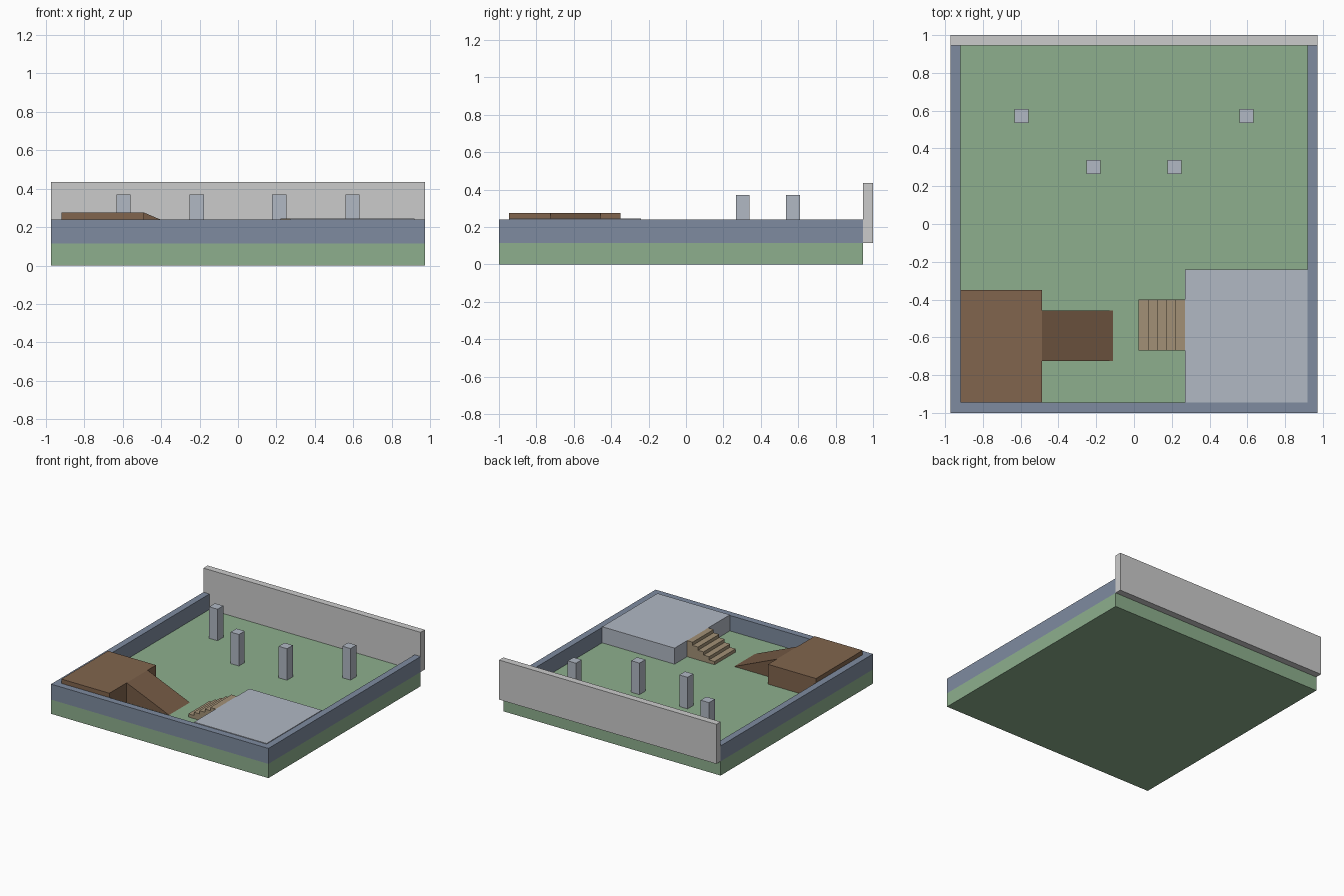
import bpy, bmesh
from mathutils import Vector

if "Cube" in bpy.data.objects:
    bpy.data.objects.remove(bpy.data.objects["Cube"])


def material(name, rgb):
    m = bpy.data.materials.new(name)
    m.diffuse_color = (*rgb, 1)
    m.use_nodes = True
    m.node_tree.nodes["Principled BSDF"].inputs["Base Color"].default_value = m.diffuse_color
    return m


grass = material("grass_green", (0.27, 0.43, 0.27))
slate = material("slate_blue", (0.21, 0.26, 0.35))
stone = material("pale_stone", (0.44, 0.48, 0.55))
wood = material("wood_brown", (0.22, 0.13, 0.075))
dark_wood = material("dark_wood", (0.18, 0.105, 0.06))
tan = material("step_tan", (0.36, 0.28, 0.18))


def prism(name, points, offset, mat=None):
    """Extrude a flat outline along an offset vector."""
    bm = bmesh.new()
    face = bm.faces.new([bm.verts.new(p) for p in points])
    ext = bmesh.ops.extrude_face_region(bm, geom=[face], use_keep_orig=True)
    moved = [g for g in ext["geom"] if isinstance(g, bmesh.types.BMVert)]
    bmesh.ops.translate(bm, verts=moved, vec=Vector(offset))
    bmesh.ops.recalc_face_normals(bm, faces=bm.faces)
    me = bpy.data.meshes.new(name)
    bm.to_mesh(me)
    bm.free()
    ob = bpy.data.objects.new(name, me)
    bpy.context.collection.objects.link(ob)
    if mat:
        me.materials.append(mat)
    return ob


def box(name, x0, x1, y0, y1, z0, z1, mat=None):
    outline = [(x0, y0, z0), (x1, y0, z0), (x1, y1, z0), (x0, y1, z0)]
    return prism(name, outline, (0, 0, z1 - z0), mat)


W, IN = 0.972, 0.918          # outer and inner half widths
Y = 0.946                     # inner half depth
FLOOR, RIM = 0.115, 0.24
DECK, PLATFORM = 0.275, 0.245

# Ground slab, low U-shaped wall and tall back wall
box("ground", -W, W, -1, Y, 0, FLOOR, grass)
u_shape = [(-W, -1), (W, -1), (W, Y), (IN, Y), (IN, -Y), (-IN, -Y), (-IN, Y), (-W, Y)]
prism("low_wall", [(x, y, FLOOR) for x, y in u_shape], (0, 0, RIM - FLOOR), slate)
box("back_wall", -W, W, Y, 1, FLOOR, 0.435)

# Mirrored pairs of pillars
for label, px, py in (("outer", 0.595, 0.572), ("inner", 0.215, 0.303)):
    for side, s in (("left", -1), ("right", 1)):
        box(f"{label}_pillar_{side}", s * px - 0.037, s * px + 0.037,
            py - 0.037, py + 0.037, FLOOR, 0.37, stone)

# Stone platform with a solid flight of five steps
box("platform", 0.27, IN, -Y, -0.24, FLOOR, PLATFORM, stone)
run, rise = 0.049, (PLATFORM - FLOOR) / 5
profile = []
for i in range(5):
    x = 0.27 - run * (5 - i)
    profile += [(x, FLOOR + rise * i), (x, FLOOR + rise * (i + 1))]
profile += [(0.27, PLATFORM), (0.27, FLOOR)]
prism("steps", [(x, -0.67, z) for x, z in profile], (0, 0.27, 0), tan)

# Wooden deck with a wedge ramp
box("deck", -IN, -0.488, -Y, -0.35, FLOOR, DECK, wood)
prism("ramp", [(-0.488, -0.725, FLOOR), (-0.11, -0.725, FLOOR), (-0.488, -0.725, DECK)],
      (0, 0.267, 0), dark_wood)
